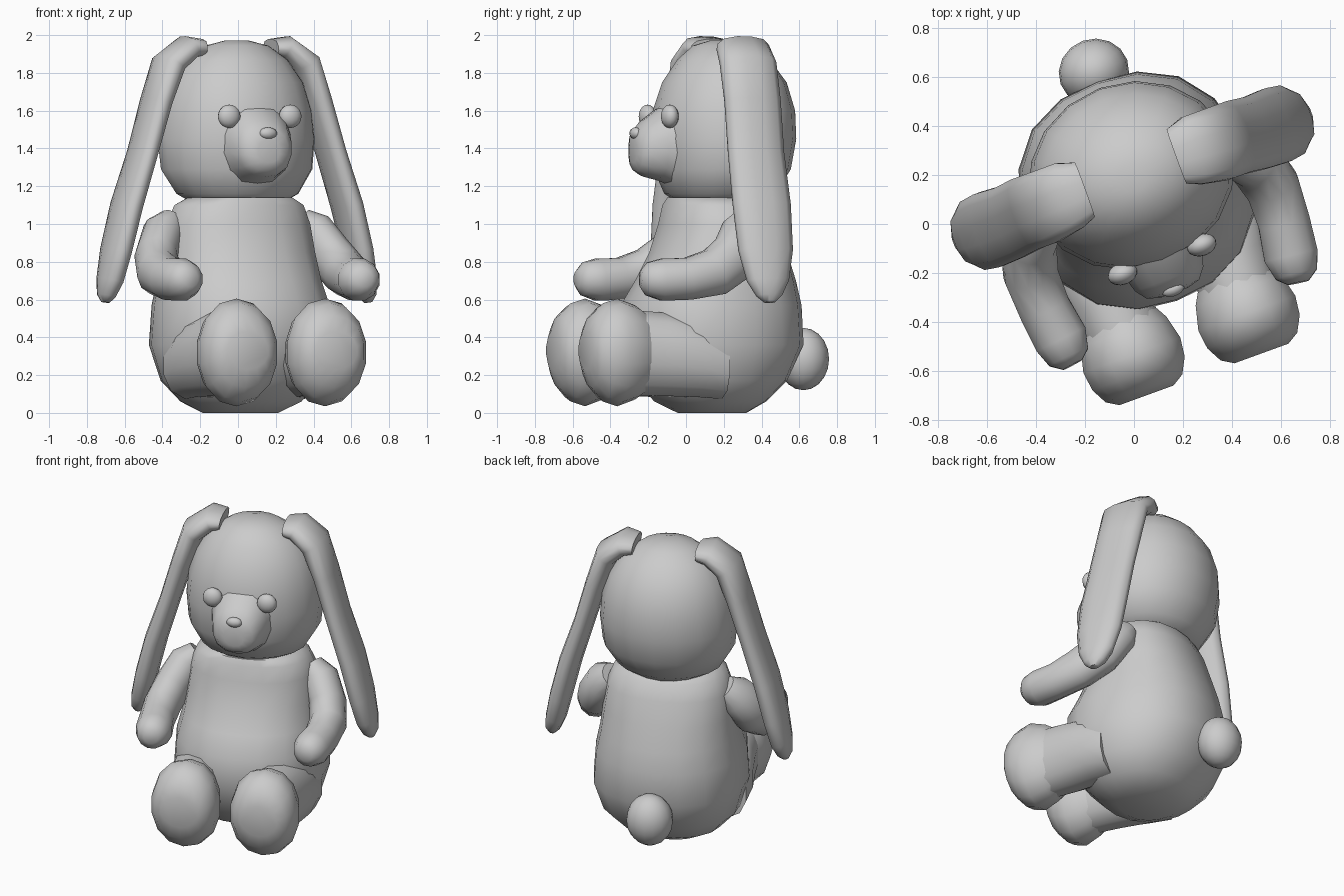
import bpy, bmesh
from math import sin, cos, pi, radians
from mathutils import Vector

if "Cube" in bpy.data.objects:
    bpy.data.objects.remove(bpy.data.objects["Cube"])

# The whole toy is turned about z; parts are modelled symmetric about local x = 0
TURN, SHIFT = radians(20), (0.055, 0.02, 0)


def finish(name, bm, mirror=False):
    bmesh.ops.recalc_face_normals(bm, faces=bm.faces)
    me = bpy.data.meshes.new(name)
    bm.to_mesh(me)
    bm.free()
    ob = bpy.data.objects.new(name, me)
    bpy.context.collection.objects.link(ob)
    ob.location = SHIFT
    ob.rotation_euler = (0, 0, TURN)
    if mirror:
        ob.modifiers.new("Mirror", 'MIRROR').use_mirror_merge = False
    bpy.ops.object.select_all(action='DESELECT')
    ob.select_set(True)
    bpy.context.view_layer.objects.active = ob
    bpy.ops.object.shade_smooth_by_angle(angle=radians(50))
    return ob


def loft(name, stations, ref, axis=None, sides=14, power=2.0, mirror=False):
    """Skin superellipse rings (centre, radius along ref, other radius)."""
    bm = bmesh.new()
    pts = [Vector(s[0]) for s in stations]
    rings = []
    for i, (_, ru, rv) in enumerate(stations):
        t = Vector(axis) if axis else pts[min(i + 1, len(pts) - 1)] - pts[max(i - 1, 0)]
        t.normalize()
        u = Vector(ref)
        u = (u - t * u.dot(t)).normalized()
        v = t.cross(u)
        ring = []
        for k in range(sides):
            a = 2 * pi * (k + 0.5) / sides
            c, s = cos(a), sin(a)
            n = (abs(c) ** power + abs(s) ** power) ** (-1 / power)
            ring.append(bm.verts.new(pts[i] + u * (ru * n * c) + v * (rv * n * s)))
        rings.append(ring)
    for a, b in zip(rings, rings[1:]):
        for k in range(sides):
            j = (k + 1) % sides
            bm.faces.new((a[k], a[j], b[j], b[k]))
    bm.faces.new(rings[0])
    bm.faces.new(rings[-1])
    return finish(name, bm, mirror)


def upright(name, profile, sides, power):
    """Stack of level rings from (z, half width, front y, back y)."""
    st = [((0, (f + b) / 2, z), w, (b - f) / 2) for z, w, f, b in profile]
    return loft(name, st, (1, 0, 0), (0, 0, 1), sides, power)


def ball(name, centre, radii, mirror=False, seg=16):
    bm = bmesh.new()
    bmesh.ops.create_uvsphere(bm, u_segments=seg, v_segments=seg // 2 + 2, radius=1)
    bmesh.ops.scale(bm, vec=radii, verts=bm.verts)
    bmesh.ops.translate(bm, vec=centre, verts=bm.verts)
    return finish(name, bm, mirror)


# Body
upright("body", [
    (0.0, .20, -.05, .30), (.06, .32, -.17, .40), (.17, .42, -.27, .51),
    (.36, .475, -.355, .60), (.57, .46, -.35, .59), (.70, .43, -.27, .56),
    (.85, .41, -.19, .51), (1.0, .39, -.14, .46), (1.10, .35, -.12, .41),
    (1.14, .28, -.10, .36)], 18, 2.3)

# Head
upright("head", [
    (1.10, .22, -.03, .38), (1.16, .33, -.12, .46), (1.29, .41, -.175, .54),
    (1.45, .425, -.19, .57), (1.60, .41, -.18, .565), (1.75, .365, -.13, .52),
    (1.87, .28, -.05, .43), (1.945, .17, .03, .33), (1.972, .06, .12, .24)], 18, 2.0)

# Muzzle
loft("muzzle", [
    ((0, -.08, 1.43), .21, .24), ((0, -.18, 1.42), .175, .19),
    ((0, -.26, 1.40), .15, .15), ((0, -.305, 1.39), .115, .11),
    ((0, -.32, 1.385), .06, .06)], (1, 0, 0), (0, -1, 0), 14, 2.4)
ball("nose", (0, -.305, 1.48), (.05, .03, .032), seg=10)

# Eyes
ball("eyes", (.172, -.175, 1.57), (.062, .045, .062), mirror=True)

# Long drooping ears
loft("ears", [
    ((.20, .20, 1.93), .12, .05), ((.27, .20, 1.935), .145, .065),
    ((.38, .19, 1.85), .155, .075), ((.45, .19, 1.65), .155, .065),
    ((.53, .18, 1.38), .155, .06), ((.62, .18, 1.10), .16, .065),
    ((.68, .18, .86), .15, .065), ((.715, .18, .70), .115, .06),
    ((.735, .18, .62), .07, .045), ((.74, .18, .585), .03, .02)],
    (0, 1, 0), None, 12, 2.5, True)

# Arms
loft("arms", [
    ((.36, .19, 1.02), .07, .08), ((.42, .16, .96), .11, .13),
    ((.49, .08, .83), .115, .14), ((.525, -.05, .745), .115, .13),
    ((.52, -.20, .71), .11, .115), ((.50, -.34, .705), .115, .115),
    ((.495, -.42, .71), .09, .09), ((.49, -.455, .712), .045, .045)],
    (1, 0, 0), None, 12, 2.0, True)

# Legs
loft("legs", [
    ((.29, .06, .25), .17, .18), ((.28, -.08, .29), .185, .21),
    ((.26, -.25, .31), .175, .225), ((.25, -.45, .32), .16, .23)],
    (1, 0, 0), (0, -1, 0), 12, 2.3, True)

# Feet
loft("feet", [
    ((.25, -.33, .32), .15, .20), ((.25, -.40, .32), .19, .25),
    ((.25, -.50, .32), .215, .285), ((.25, -.58, .32), .205, .26),
    ((.25, -.645, .325), .17, .19), ((.25, -.675, .33), .12, .10)],
    (1, 0, 0), (0, -1, 0), 14, 2.1, True)

# Tail
ball("tail", (0, .64, .285), (.145, .135, .165))
